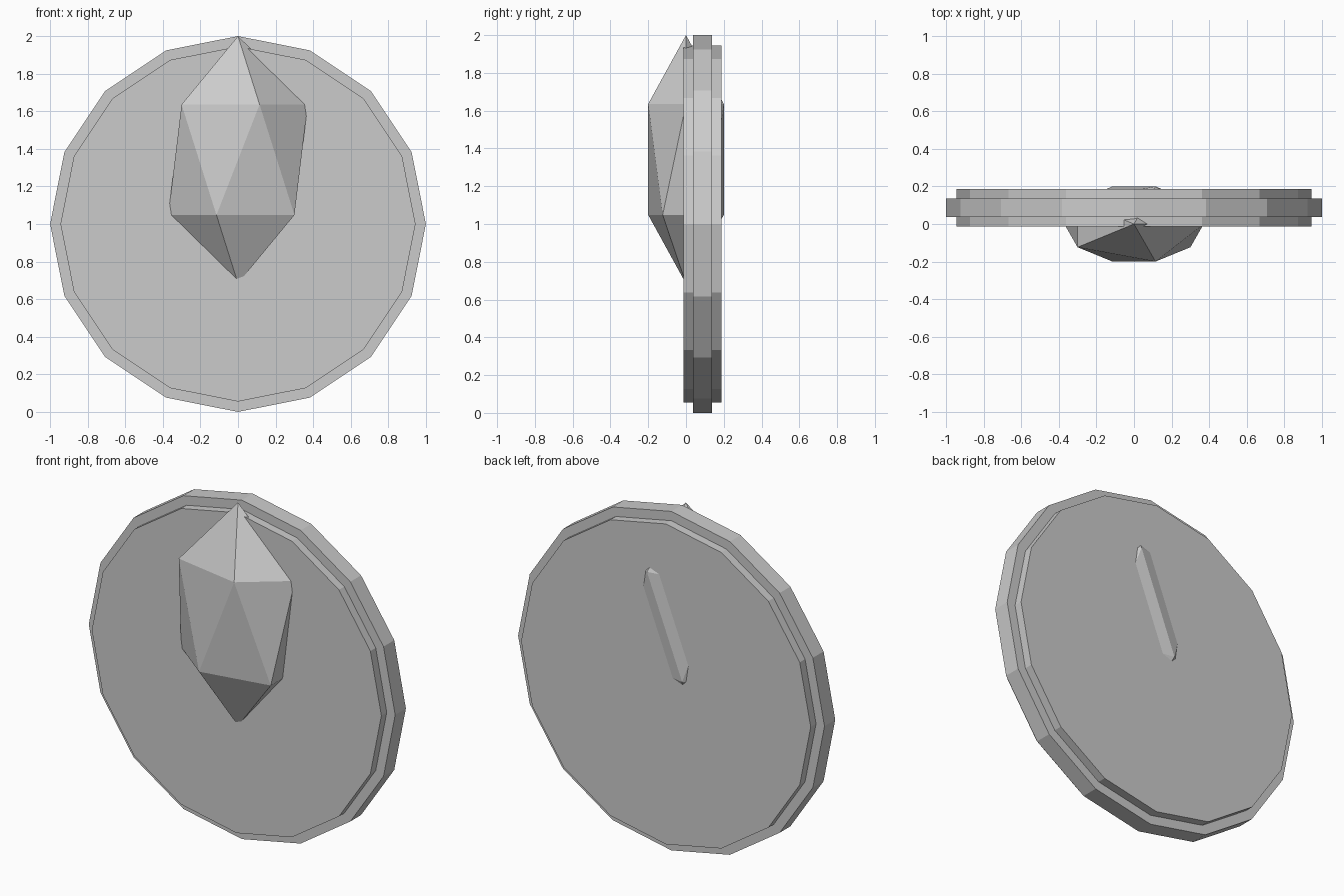
import bpy
from math import pi

cube = bpy.data.objects.get("Cube")
if cube:
    bpy.data.objects.remove(cube, do_unlink=True)

# Single grey material
grey = bpy.data.materials.new("plain_grey")
grey.use_nodes = True
colour = (0.6, 0.6, 0.6, 1)
grey.diffuse_color = colour
grey.node_tree.nodes["Principled BSDF"].inputs["Base Color"].default_value = colour


def finish(name):
    obj = bpy.context.object
    obj.name = name
    obj.data.materials.append(grey)
    return obj


def disc(name, radius, depth):
    """Upright 16-sided disc facing the front."""
    bpy.ops.mesh.primitive_cylinder_add(
        vertices=16, radius=radius, depth=depth,
        location=(0, 0.087, 1), rotation=(pi / 2, 0, 0))
    return finish(name)


# Thick inner plate and the thinner rim around it
disc("inner_disc", 0.945, 0.2)
disc("outer_rim", 1.0, 0.1)

# Faceted gem stretched upward and flattened, passing through the disc
bpy.ops.mesh.primitive_ico_sphere_add(
    subdivisions=1, radius=1, location=(0, 0, 1.342))
gem = finish("gem")
gem.scale = (0.415, 0.235, 0.658)
